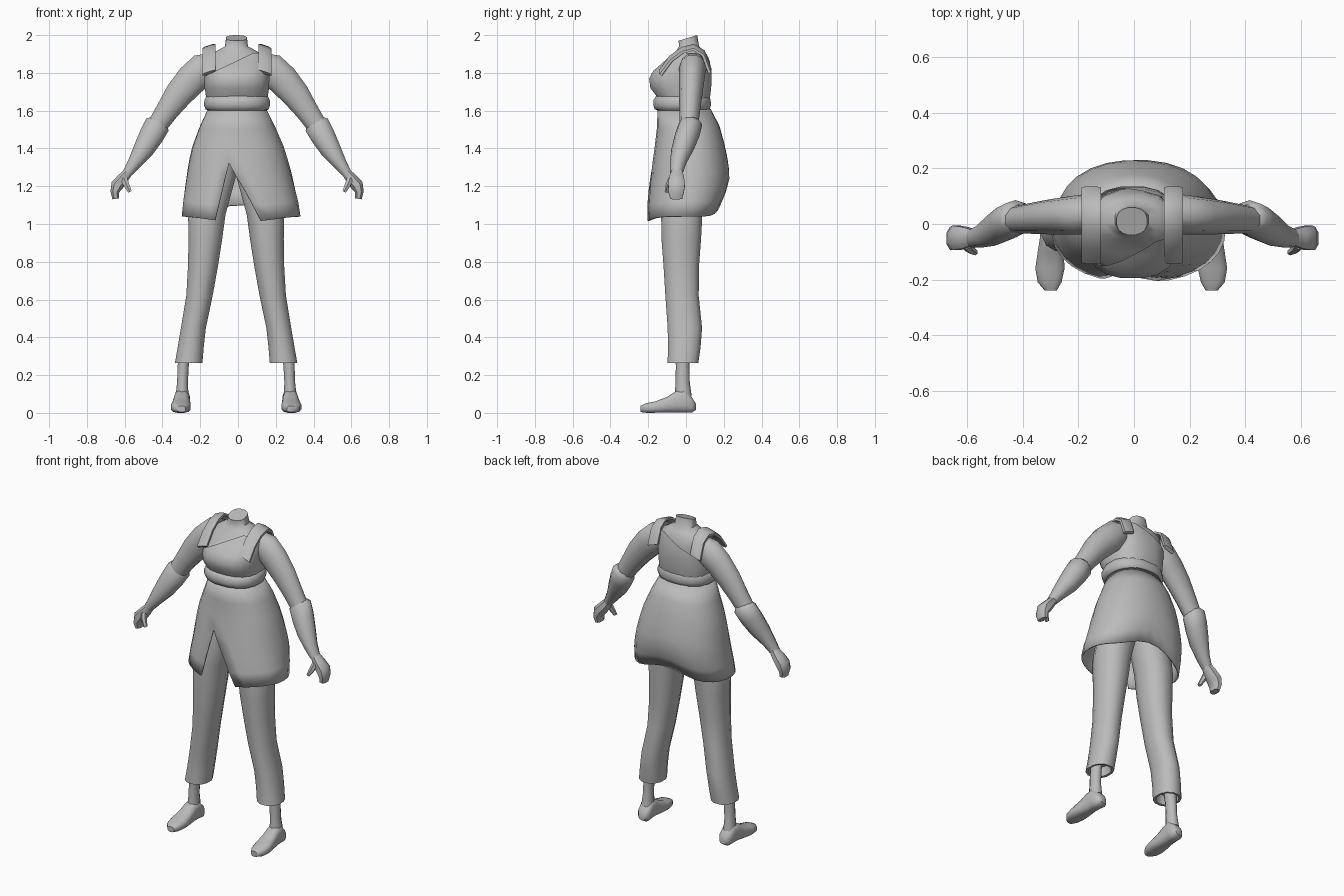
import bpy, bmesh, math
from mathutils import Vector

grey = bpy.data.materials.new("plain grey")
grey.diffuse_color = (0.5, 0.5, 0.5, 1)


def finish(name, bm, angle=50):
    """Turn a bmesh into a named, smooth-shaded object."""
    bmesh.ops.remove_doubles(bm, verts=bm.verts, dist=0.0005)
    bmesh.ops.recalc_face_normals(bm, faces=bm.faces)
    me = bpy.data.meshes.new(name)
    bm.to_mesh(me)
    bm.free()
    me.materials.append(grey)
    ob = bpy.data.objects.new(name, me)
    bpy.context.collection.objects.link(ob)
    bpy.ops.object.select_all(action='DESELECT')
    ob.select_set(True)
    bpy.context.view_layer.objects.active = ob
    bpy.ops.object.shade_smooth_by_angle(angle=math.radians(angle))
    return ob


def power(c, e):
    return math.copysign(abs(c) ** e, c)


def loft(rings, n=12, e=1.0, caps=(True, True)):
    """Join rings of (centre, half axis u, half axis v) into a tube."""
    bm = bmesh.new()
    rows = []
    for c, u, v in rings:
        row = []
        for i in range(n):
            t = 2 * math.pi * (i + 0.5) / n
            row.append(bm.verts.new(Vector(c) + Vector(u) * power(math.cos(t), e)
                                    + Vector(v) * power(math.sin(t), e)))
        rows.append(row)
    for a, b in zip(rows, rows[1:]):
        for i in range(n):
            j = (i + 1) % n
            bm.faces.new((a[i], a[j], b[j], b[i]))
    if caps[0]:
        bm.faces.new(rows[0])
    if caps[1]:
        bm.faces.new(rows[-1])
    return bm


def level(table, cx=0.0):
    """Horizontal rings from (z, x centre, x half, y front, y back)."""
    return [((cx + x, (f + b) / 2, z), (h, 0, 0), (0, (b - f) / 2, 0))
            for z, x, h, f, b in table]


def along(points, s, axis):
    """Rings square to a path from (x, y, z, half width, half depth)."""
    out = []
    for i, (x, y, z, a, b) in enumerate(points):
        p, q = points[max(i - 1, 0)], points[min(i + 1, len(points) - 1)]
        d = Vector((q[0] - p[0], 0, q[2] - p[2])).normalized()
        out.append(((axis + s * x, y, z), (-s * d.z * a, 0, d.x * a), (0, b, 0)))
    return out


# Chest and neck, neck top sloping down to the front
chest = loft(level([(1.63, 0, .15, -.14, .12), (1.70, 0, .16, -.16, .125),
                    (1.76, 0, .163, -.182, .128), (1.80, 0, .163, -.165, .125),
                    (1.85, 0, .16, -.11, .118), (1.89, 0, .15, -.075, .108),
                    (1.92, 0, .10, -.05, .09), (1.94, 0, .062, -.038, .07),
                    (1.985, 0, .056, -.04, .06)], -.008), 16, .85)
for v in chest.verts:
    if v.co.z > 1.96:
        v.co.z += .3 * (v.co.y - .01)
finish("chest_and_neck", chest)

# Bodice with a slanted neckline
bodice = loft(level([(1.64, 0, .158, -.145, .122), (1.68, 0, .166, -.16, .13),
                     (1.72, 0, .172, -.19, .135), (1.77, 0, .174, -.197, .137),
                     (1.81, 0, .174, -.175, .135), (1.86, 0, .172, -.118, .127),
                     (1.905, 0, .17, -.07, .112)], -.006), 20, .8, (False, False))
bmesh.ops.bisect_plane(bodice, geom=bodice.verts[:] + bodice.edges[:] + bodice.faces[:],
                       plane_co=(-.14, 0, 1.80), plane_no=(-.43, 0, .9), clear_outer=True)
finish("bodice", bodice)

# Shoulder straps
for s in (1, -1):
    path = [(-.135, 1.80), (-.08, 1.875), (-.02, 1.92), (.04, 1.935), (.09, 1.905), (.125, 1.81)]
    rings = []
    for i, (y, z) in enumerate(path):
        p, q = path[max(i - 1, 0)], path[min(i + 1, len(path) - 1)]
        d = Vector((0, q[0] - p[0], q[1] - p[1])).normalized()
        rings.append(((-.006 + s * .148, y, z), (.036, 0, -s * .012),
                      (0, -d.z * .012, d.y * .012)))
    finish("shoulder_strap", loft(rings, 8, .6))

# Rolled waist sash
finish("waist_sash", loft(level([(1.60, 0, .155, -.15, .115), (1.607, 0, .17, -.168, .128),
                                 (1.63, 0, .178, -.176, .135), (1.655, 0, .176, -.175, .133),
                                 (1.675, 0, .166, -.163, .127), (1.682, 0, .15, -.145, .112)],
                                -.005), 16, .85))

# Flared tunic skirt, open at the hem and slit at the front
skirt = bmesh.new()
profile = [(0, -.005, .155, -.15, .13), (.18, -.003, .203, -.155, .178),
           (.35, 0, .242, -.167, .202), (.48, .003, .262, -.178, .217),
           (.60, .007, .277, -.188, .227), (.72, .01, .29, -.198, .231),
           (.86, .014, .305, -.208, .212), (1, .016, .315, -.212, .182)]
rows, cols = [], 26
for v, cx, h, f, b in profile:
    s = max(0, (v - .48) / .52)
    right = math.asin((-.04 + .15 * s - cx) / h)
    left = math.asin((-.04 - .07 * s - cx) / h)
    row = []
    for i in range(cols + 1):
        t = -math.pi / 2 + right + (2 * math.pi + left - right) * i / cols
        c, n = math.cos(t), math.sin(t)
        hem = 1.04 + .06 * max(0, n) ** 8 - .028 * max(0, -n) ** 4
        row.append(skirt.verts.new((cx + h * power(c, .9),
                                    (f + b) / 2 + (b - f) / 2 * power(n, .9),
                                    1.61 + (hem - 1.61) * v)))
    rows.append(row)
for a, b in zip(rows, rows[1:]):
    for i in range(cols):
        skirt.faces.new((a[i], a[i + 1], b[i + 1], b[i]))
ob = finish("tunic_skirt", skirt)
mod = ob.modifiers.new("cloth", 'SOLIDIFY')
mod.thickness = .01
mod.offset = -1

for s, side in ((1, "left"), (-1, "right")):
    # Cropped trouser leg with a turned-in cuff
    leg = [(1.38, .09, .10, -.10, .09), (1.25, .112, .114, -.13, .10),
           (1.05, .155, .102, -.135, .09), (.92, .163, .092, -.133, .083),
           (.78, .175, .082, -.122, .072), (.62, .194, .072, -.112, .07),
           (.45, .226, .068, -.10, .088), (.35, .24, .071, -.098, .08),
           (.265, .251, .075, -.10, .068), (.267, .252, .062, -.085, .053),
           (.32, .25, .05, -.07, .04)]
    finish(side + "_trouser_leg",
           loft(level([(z, s * x, h, f, b) for z, x, h, f, b in leg], -.01), 12, .9))

    # Ankle
    shin = [(.38, .265, .036, -.06, .025), (.25, .28, .031, -.054, .018),
            (.16, .284, .03, -.055, .02), (.09, .286, .036, -.06, .03)]
    finish(side + "_ankle",
           loft(level([(z, s * x, h, f, b) for z, x, h, f, b in shin], -.01), 10))

    # Foot, from heel to toe: y, x centre, x half, bottom, top
    foot = [(.052, .282, .022, .015, .05), (.03, .283, .04, 0, .085),
            (-.01, .286, .042, 0, .125), (-.05, .288, .042, 0, .118),
            (-.10, .29, .048, 0, .086), (-.16, .293, .054, 0, .062),
            (-.21, .294, .044, 0, .052), (-.24, .29, .022, .004, .038)]
    finish(side + "_foot",
           loft([((-.01 + s * x, y, (lo + hi) / 2), (h, 0, 0), (0, 0, (hi - lo) / 2))
                 for y, x, h, lo, hi in foot], 12, .7))

    # Upper arm
    arm = [(.11, .035, 1.865, .05, .055), (.175, .035, 1.825, .088, .072),
           (.24, .03, 1.765, .088, .068), (.31, .025, 1.685, .078, .062),
           (.37, .02, 1.60, .064, .055), (.42, .015, 1.525, .056, .05)]
    finish(side + "_upper_arm", loft(along(arm, s, -.005), 10))

    # Flared forearm sleeve
    sleeve = [(.412, .02, 1.545, .05, .05), (.422, .022, 1.525, .071, .064),
              (.455, .005, 1.465, .068, .066), (.495, -.018, 1.395, .058, .06),
              (.545, -.042, 1.32, .038, .043), (.578, -.05, 1.272, .028, .034)]
    finish(side + "_forearm_sleeve", loft(along(sleeve, s, -.005), 10))

    # Curled hand
    hand = [(.568, -.048, 1.285, .024, .028), (.605, -.05, 1.24, .032, .042),
            (.635, -.05, 1.205, .036, .047), (.647, -.052, 1.17, .025, .044),
            (.642, -.052, 1.133, .019, .034)]
    finish(side + "_hand", loft(along(hand, s, -.005), 8, .8))

    # Thumb
    thumb = [(.60, -.075, 1.245, .02, .018), (.587, -.09, 1.21, .018, .017),
             (.567, -.102, 1.17, .011, .011)]
    finish(side + "_thumb", loft(along(thumb, s, -.005), 6))
